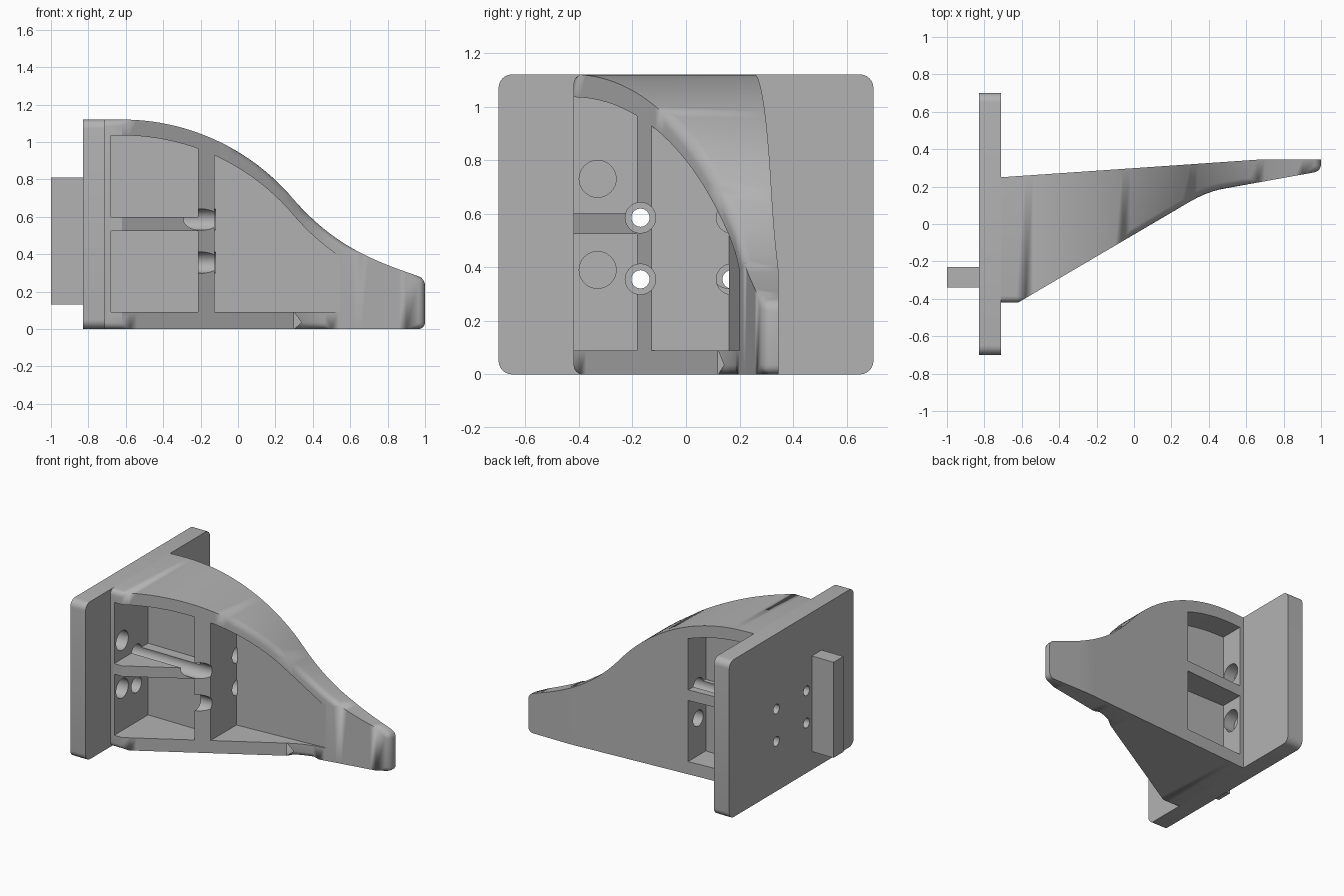
import bpy, bmesh, math
from mathutils import Matrix

cube = bpy.data.objects.get("Cube")
if cube:
    bpy.data.objects.remove(cube, do_unlink=True)

grey = bpy.data.materials.new("plain grey")
grey.use_nodes = True
colour = (0.45, 0.45, 0.45, 1)
grey.diffuse_color = colour
grey.node_tree.nodes["Principled BSDF"].inputs["Base Color"].default_value = colour


# Outline rules of the bracket along x
def top(x):
    if x < -0.62:
        return 1.12
    if x <= 0.3:
        return math.sqrt(1.44 - (x + 0.62) ** 2) - 0.08
    h = 0.7
    t = (x - 0.3) / h
    return ((2*t**3 - 3*t**2 + 1) * 0.69 + (t**3 - 2*t**2 + t) * h * -1.15
            + (3*t**2 - 2*t**3) * 0.27 + (t**3 - t**2) * h * -0.35)


def front(x):
    if x < -0.62:
        return -0.42
    if x <= 0.3:
        return -0.42 + (x + 0.62) * 0.587
    if x <= 0.48:
        s = x - 0.3
        return 0.12 + s * 0.587 - s * s * 1.13
    return 0.189 + (x - 0.48) * 0.18


def back(x):
    return 0.25 + (min(x, 0.68) + 0.71) * 0.0685


def finish(bm, name):
    bmesh.ops.recalc_face_normals(bm, faces=bm.faces)
    mesh = bpy.data.meshes.new(name)
    bm.to_mesh(mesh)
    bm.free()
    mesh.materials.append(grey)
    obj = bpy.data.objects.new(name, mesh)
    bpy.context.collection.objects.link(obj)
    return obj


def stations(a, b, step=0.04):
    n = max(1, round((b - a) / step))
    return [a + (b - a) * i / n for i in range(n + 1)]


# Solid running along x with a four-cornered section at every station
def loft(name, xs, y0, y1, z0, z1, rounding=0):
    bm = bmesh.new()
    rings = [[bm.verts.new(p) for p in ((x, y0(x), z0), (x, y0(x), z1(x)),
                                        (x, y1(x), z1(x)), (x, y1(x), z0))] for x in xs]
    for r, s in zip(rings, rings[1:]):
        for i in range(4):
            j = (i + 1) % 4
            bm.faces.new((r[i], r[j], s[j], s[i]))
    bm.faces.new(rings[0])
    bm.faces.new(rings[-1])
    if rounding:
        pairs = [(r[i], s[i]) for r, s in zip(rings, rings[1:]) for i in (0, 1)]
        tip = rings[-1]
        pairs += [(tip[0], tip[1]), (tip[1], tip[2]), (tip[3], tip[0])]
        bmesh.ops.bevel(bm, geom=[bm.edges.get(p) for p in pairs], offset=rounding,
                        segments=4, profile=0.5, affect='EDGES', clamp_overlap=False)
    return finish(bm, name)


def box(name, x0, x1, y0, y1, z0, z1, rounding=0):
    bm = bmesh.new()
    m = Matrix.Translation(((x0 + x1) / 2, (y0 + y1) / 2, (z0 + z1) / 2))
    bmesh.ops.create_cube(bm, size=1, matrix=m @ Matrix.Diagonal((x1 - x0, y1 - y0, z1 - z0, 1)))
    if rounding:
        along = [e for e in bm.edges if abs(e.verts[0].co.x - e.verts[1].co.x) > 0.01]
        bmesh.ops.bevel(bm, geom=along, offset=rounding, segments=6, profile=0.5, affect='EDGES')
    return finish(bm, name)


def bore(x0, x1, y, z, r):
    bm = bmesh.new()
    m = Matrix.Translation(((x0 + x1) / 2, y, z)) @ Matrix.Rotation(math.pi / 2, 4, 'Y')
    bmesh.ops.create_cone(bm, cap_ends=True, segments=32, radius1=r, radius2=r,
                          depth=x1 - x0, matrix=m)
    return finish(bm, "bore_cutter")


def activate(obj):
    bpy.ops.object.select_all(action='DESELECT')
    obj.select_set(True)
    bpy.context.view_layer.objects.active = obj


def cut(obj, cutter):
    cutter.hide_render = True
    activate(obj)
    mod = obj.modifiers.new("cut", 'BOOLEAN')
    mod.operation = 'DIFFERENCE'
    mod.solver = 'EXACT'
    mod.object = cutter
    bpy.ops.object.modifier_apply(modifier=mod.name)


# Main parts
plate = box("mounting_plate", -0.83, -0.71, -0.7, 0.7, 0, 1.12, 0.05)
tab = box("rear_tab", -1, -0.83, -0.34, -0.23, 0.13, 0.81)
body = loft("bracket_body", [-0.71] + stations(-0.62, 0.9) + [1.0], front, back, 0,
            top, 0.035)

# Pockets: two in front and two behind next to the plate, one long one in front
def roof(x):
    return top(x) - 0.085


def shelf(x):
    return 0.525


def outside_front(x):
    return -0.6


def outside_back(x):
    return 0.5


def web_front(x):
    return -0.04


def web_back(x):
    return 0.085


def long_floor(x):
    return back(x) - 0.13


cutters = []
near = stations(-0.68, -0.215)
for y0, y1 in ((outside_front, web_front), (web_back, outside_back)):
    cutters.append(loft("pocket_cutter", near, y0, y1, 0.09, shelf))
    cutters.append(loft("pocket_cutter", near, y0, y1, 0.6, roof))
cutters.append(loft("pocket_cutter", stations(-0.125, 0.545), outside_front, long_floor,
                    0.09, roof))
for c in cutters:
    cut(body, c)

# Screw channels and round sockets
for y in (-0.17, 0.17):
    for z in (0.355, 0.585):
        channel = bore(-0.75, -0.12, y, z, 0.057)
        hole = bore(-0.9, -0.74, y, z, 0.034)
        cut(body, channel)
        cut(plate, channel)
        cut(plate, hole)
        cutters += [channel, hole]
for y in (-0.33, 0.16):
    for z in (0.39, 0.73):
        socket = bore(-0.765, -0.66, y, z, 0.069)
        cut(body, socket)
        cut(plate, socket)
        cutters.append(socket)

for c in cutters:
    bpy.data.objects.remove(c, do_unlink=True)

for obj in (plate, body):
    activate(obj)
    bpy.ops.object.shade_smooth_by_angle(angle=math.radians(30))
